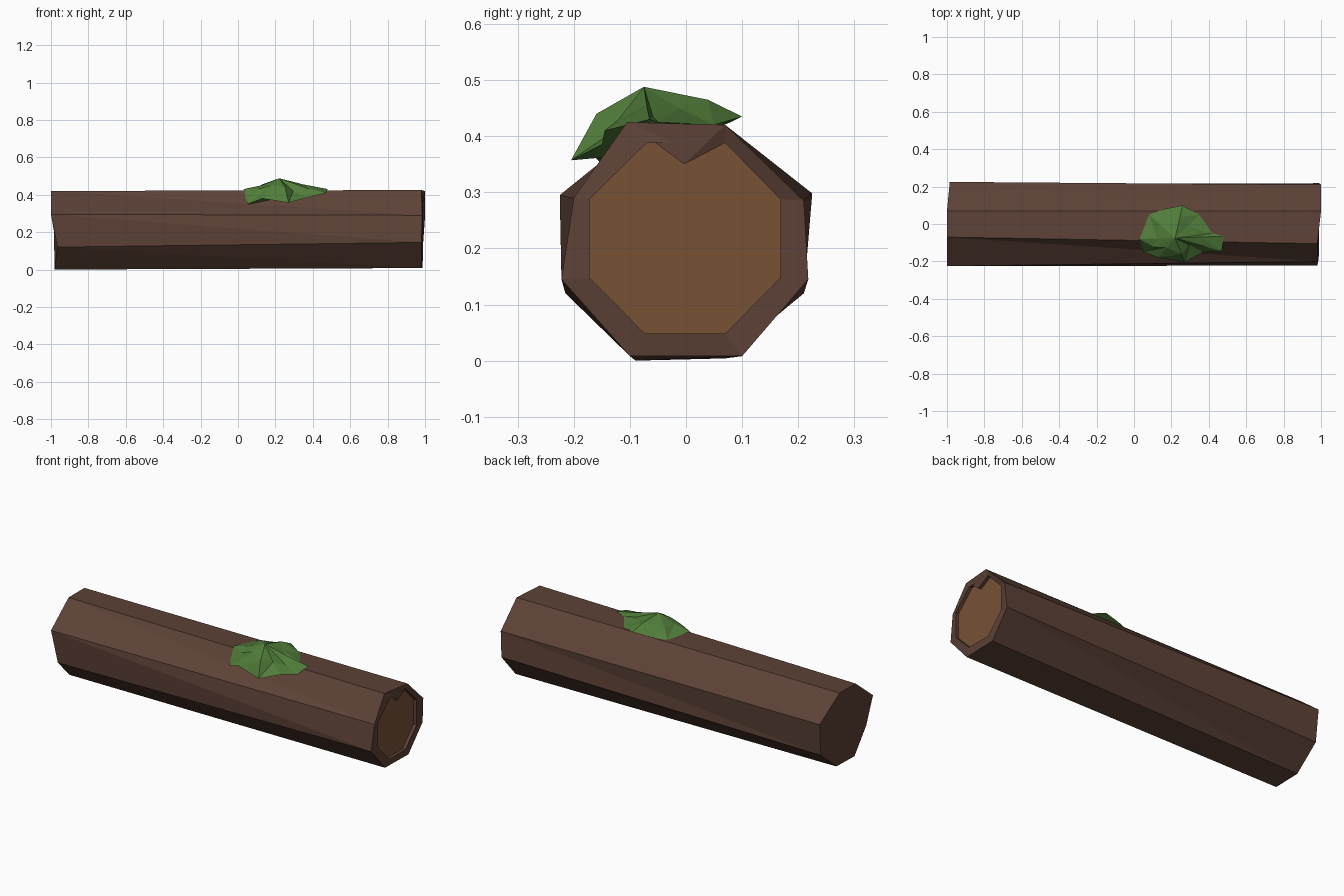
import bpy
import bmesh
from mathutils import Vector

cube = bpy.data.objects.get("Cube")
if cube:
    bpy.data.objects.remove(cube, do_unlink=True)


def make_material(name, colour):
    mat = bpy.data.materials.new(name)
    mat.use_nodes = True
    mat.diffuse_color = (*colour, 1)
    mat.node_tree.nodes["Principled BSDF"].inputs["Base Color"].default_value = (*colour, 1)
    return mat


def add_ring(bm, points):
    return [bm.verts.new(p) for p in points]


def bridge(bm, ring_a, ring_b):
    """Join two equal rings with triangles, giving the uneven chiselled facets."""
    count = len(ring_a)
    for i in range(count):
        j = (i + 1) % count
        bm.faces.new((ring_a[i], ring_b[i], ring_a[j]))
        bm.faces.new((ring_b[i], ring_b[j], ring_a[j]))


def fan(bm, ring, centre):
    hub = bm.verts.new(centre)
    for i, vert in enumerate(ring):
        bm.faces.new((vert, ring[(i + 1) % len(ring)], hub))


def finish(bm, name, material):
    bmesh.ops.recalc_face_normals(bm, faces=bm.faces)
    mesh = bpy.data.meshes.new(name)
    bm.to_mesh(mesh)
    bm.free()
    mesh.materials.append(material)
    obj = bpy.data.objects.new(name, mesh)
    bpy.context.collection.objects.link(obj)
    return obj


bark = make_material("dark bark brown", (0.109, 0.054, 0.038))
wood = make_material("cut wood brown", (0.185, 0.085, 0.037))
green = make_material("moss green", (0.082, 0.205, 0.042))

# Log: two irregular octagonal ends, starting at the top front corner
plain_end = [
    (-1, -.07, .42), (-1, .07, .42), (-.985, .225, .298), (-.98, .21, .12),
    (-.98, .07, .004), (-.98, -.09, 0), (-.965, -.215, .12), (-1, -.225, .295),
]
cut_end = [
    (.98, -.105, .425), (1, .07, .42), (1, .21, .285), (.99, .218, .145),
    (.985, .1, .008), (.98, -.1, .008), (.98, -.222, .145), (.985, -.2, .29),
]
# Outline of the cut wood, with a split in its top edge
wood_corners = [
    (-.07, .388), (.07, .388), (.168, .288), (.168, .148),
    (.07, .048), (-.073, .048), (-.172, .148), (-.172, .288),
]
split = [(-.01, .388), (-.003, .35)]
wood_outline = wood_corners[:1] + split + wood_corners[1:]
lip_x, wood_x = .988, .97

bm = bmesh.new()
far = add_ring(bm, plain_end)
near = add_ring(bm, cut_end)
bridge(bm, far, near)
fan(bm, far, (-.985, 0, .21))

# Bark rim around the wood, following the split
lip = add_ring(bm, [(lip_x, y, z) for y, z in wood_outline])
corners = lip[:1] + lip[3:]
bm.faces.new((near[0], lip[0], lip[1]))
bm.faces.new((near[0], lip[1], lip[2]))
bm.faces.new((near[0], lip[2], near[1]))
bm.faces.new((near[1], lip[2], lip[3]))
for i in range(1, len(near)):
    j = (i + 1) % len(near)
    bm.faces.new((near[i], near[j], corners[j], corners[i]))
recess = add_ring(bm, [(wood_x, y, z) for y, z in wood_outline])
bridge(bm, lip, recess)
finish(bm, "log_bark", bark)

# Recessed wood face
bm = bmesh.new()
bm.faces.new(reversed(add_ring(bm, [(wood_x, y, z) for y, z in wood_outline])))
wood_face = finish(bm, "cut_wood_face", wood)
if wood_face.data.polygons[0].normal.x < 0:
    wood_face.data.flip_normals()

# Moss clump: ragged rim (x, y, z) with the ridge height inside each point
moss_rim = [
    (.03, -.08, .43, .45), (.08, .05, .42, .455), (.16, .08, .425, .46),
    (.26, .10, .435, .465), (.35, .05, .42, .45), (.42, -.05, .425, .435),
    (.48, -.065, .43, .455), (.47, -.145, .41, .43), (.37, -.15, .385, .42),
    (.27, -.205, .357, .44), (.13, -.18, .38, .45), (.05, -.15, .35, .43),
]
apex = Vector((.22, -.075, .488))
bm = bmesh.new()
rim = add_ring(bm, [p[:3] for p in moss_rim])
ridge_points = []
for i, (x, y, z, height) in enumerate(moss_rim):
    point = Vector((x, y, z)).lerp(apex, .35 if i % 2 else .5)
    point.z = height
    ridge_points.append(point)
ridge = add_ring(bm, ridge_points)
bridge(bm, rim, ridge)
fan(bm, ridge, apex)
fan(bm, rim, (.25, -.06, .37))
finish(bm, "moss_clump", green)
